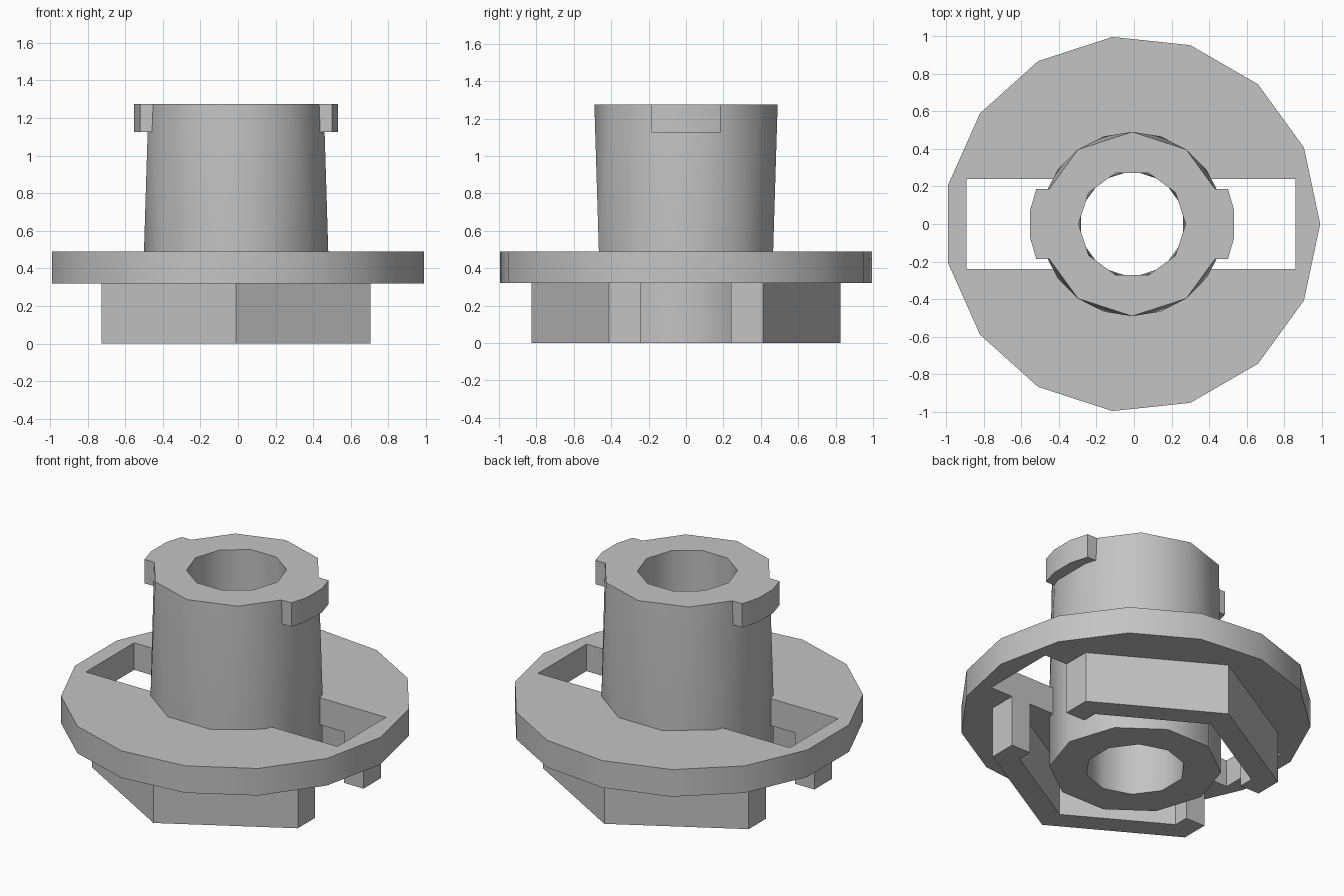
import bpy, bmesh
from math import radians, cos, sin, pi

cube = bpy.data.objects.get("Cube")
if cube:
    bpy.data.objects.remove(cube, do_unlink=True)

CX = -0.01          # shared axis of every part
SLOT = 0.24         # half width of the slot
SIDES = 10          # sides of the tube

grey = bpy.data.materials.new("plain_grey")
grey.use_nodes = True
colour = (0.55, 0.55, 0.55, 1)
grey.diffuse_color = colour
grey.node_tree.nodes["Principled BSDF"].inputs["Base Color"].default_value = colour


def finish(name, bm):
    bmesh.ops.recalc_face_normals(bm, faces=bm.faces)
    mesh = bpy.data.meshes.new(name)
    bm.to_mesh(mesh)
    bm.free()
    mesh.materials.append(grey)
    obj = bpy.data.objects.new(name, mesh)
    bpy.context.collection.objects.link(obj)
    return obj


def prism(name, points, z0, z1):
    """Extrude a flat outline from z0 up to z1."""
    bm = bmesh.new()
    face = bm.faces.new([bm.verts.new((x + CX, y, z0)) for x, y in points])
    top = bmesh.ops.extrude_face_region(bm, geom=[face])["geom"]
    verts = [v for v in top if isinstance(v, bmesh.types.BMVert)]
    bmesh.ops.translate(bm, verts=verts, vec=(0, 0, z1 - z0))
    return finish(name, bm)


def polygon(n, r):
    return [(r * cos(2 * pi * i / n), r * sin(2 * pi * i / n)) for i in range(n)]


def select_only(obj):
    bpy.ops.object.select_all(action='DESELECT')
    obj.select_set(True)
    bpy.context.view_layer.objects.active = obj


def cut(obj, cutter):
    mod = obj.modifiers.new("cut", 'BOOLEAN')
    mod.operation = 'DIFFERENCE'
    mod.solver = 'EXACT'
    mod.object = cutter
    select_only(obj)
    bpy.ops.object.modifier_apply(modifier=mod.name)
    bpy.data.objects.remove(cutter, do_unlink=True)


# Flange: fifteen-sided disc with a slot and a bore for the tube
flange = prism("flange", polygon(15, 1.0), 0.32, 0.49)
slot = [(-0.88, -SLOT), (0.87, -SLOT), (0.87, SLOT), (-0.88, SLOT)]
cut(flange, prism("slot_cutter", slot, 0.2, 0.6))
cut(flange, prism("bore_cutter", polygon(SIDES, 0.42), 0.2, 0.6))

# Tube: rings of (radius, height, half-step twist), joined in a closed loop
rings = [(0.49, 0, 0), (0.49, 0.49, 0), (0.49, 1.275, 1), (0.285, 1.275, 0), (0.285, 0, 1)]
bm = bmesh.new()
loops = []
for r, z, twist in rings:
    angles = [(i + twist / 2) * 2 * pi / SIDES for i in range(SIDES)]
    loops.append([bm.verts.new((CX + r * cos(a), r * sin(a), z)) for a in angles])
for k, a in enumerate(loops):
    k2 = (k + 1) % len(loops)
    b = loops[k2]
    turn = rings[k2][2] - rings[k][2]
    for i in range(SIDES):
        j = (i + 1) % SIDES
        if turn == 0:
            bm.faces.new((a[i], a[j], b[j], b[i]))
        elif turn > 0:
            bm.faces.new((a[i], a[j], b[i]))
            bm.faces.new((a[j], b[j], b[i]))
        else:
            bm.faces.new((a[i], a[j], b[j]))
            bm.faces.new((a[i], b[j], b[i]))
tube = finish("tube", bm)
parts = [flange, tube]

# Half of a hollow hexagonal wall under the flange, and its mirror
outer, inner = 0.825, 0.67
c = cos(radians(30))
wall = [(outer * c, SLOT), (outer * c, outer / 2), (0, outer),
        (-outer * c, outer / 2), (-outer * c, SLOT),
        (-inner * c, SLOT), (-inner * c, inner / 2), (0, inner),
        (inner * c, inner / 2), (inner * c, SLOT)]
for name, side in (("back_wall", 1), ("front_wall", -1)):
    parts.append(prism(name, [(x, y * side) for x, y in wall], 0, 0.32))

# Locking lugs on both sides of the tube rim
lug = [(0.42, -0.185), (0.51, -0.185), (0.542, -0.075),
       (0.542, 0.075), (0.51, 0.185), (0.42, 0.185)]
for name, side in (("left_lug", 1), ("right_lug", -1)):
    parts.append(prism(name, [(x * side, y) for x, y in lug], 1.125, 1.275))

for part in parts:
    select_only(part)
    bpy.ops.object.shade_smooth_by_angle(angle=radians(40))
